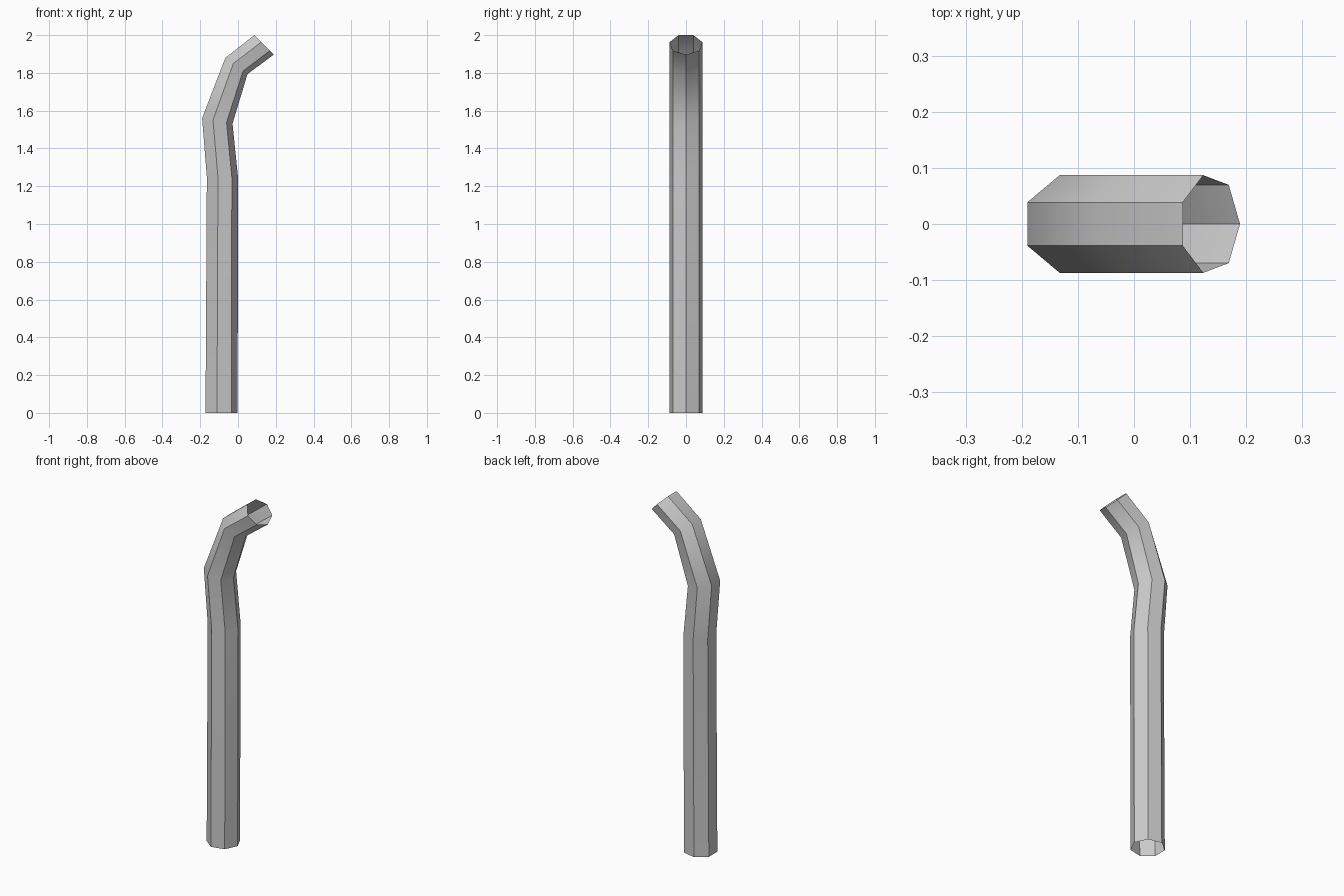
import bpy, bmesh, math

if "Cube" in bpy.data.objects:
    bpy.data.objects.remove(bpy.data.objects["Cube"])

SIDES = 7
RADIUS = 0.0892
BACK = math.cos(math.pi / SIDES)  # flat side distance, in radii

# Each ring: (x, z) of its flat side and (x, z) of its opposite corner
rings = [
    ((-0.172, 0.0), (-0.002, 0.0)),
    ((-0.165, 1.248), (0.0, 1.248)),
    ((-0.190, 1.560), (-0.029, 1.531)),
    ((-0.067, 1.880), (0.050, 1.793)),
    ((0.087, 2.0), (0.189, 1.897)),
]

# Bent pipe, open at both ends
bm = bmesh.new()
loops = []
for (x0, z0), (x1, z1) in rings:
    loop = []
    for i in range(SIDES):
        a = 2 * math.pi * i / SIDES
        t = (math.cos(a) + BACK) / (1 + BACK)
        loop.append(bm.verts.new((x0 + (x1 - x0) * t,
                                  RADIUS * math.sin(a),
                                  z0 + (z1 - z0) * t)))
    loops.append(loop)
for low, high in zip(loops, loops[1:]):
    for i in range(SIDES):
        j = (i + 1) % SIDES
        bm.faces.new((low[i], low[j], high[j], high[i]))

mesh = bpy.data.meshes.new("bent_pipe")
bm.to_mesh(mesh)
bm.free()
pipe = bpy.data.objects.new("bent_pipe", mesh)
bpy.context.collection.objects.link(pipe)

# Smooth along the bends, sharp along the length
bpy.context.view_layer.objects.active = pipe
pipe.select_set(True)
bpy.ops.object.shade_smooth_by_angle(angle=math.radians(40))
